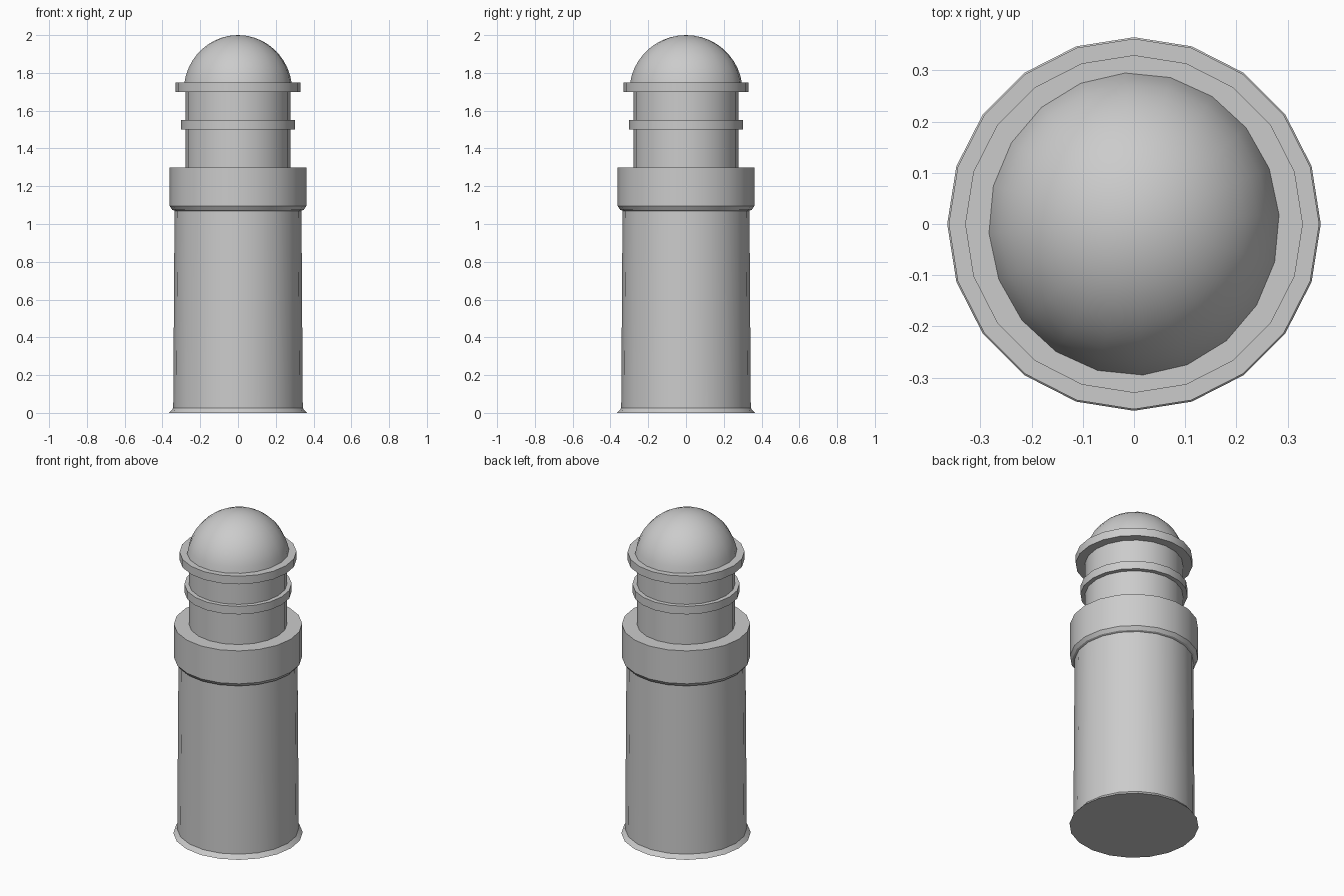
import bpy, bmesh, math

if "Cube" in bpy.data.objects:
    bpy.data.objects.remove(bpy.data.objects["Cube"])

SIDES = 20


def lathe(name, profile, scale_xy=(1, 1), turn=0.0):
    """Closed solid of revolution from (radius, z) points, bottom to top."""
    bm = bmesh.new()
    rings = []
    for r, z in profile:
        if r == 0:
            rings.append([bm.verts.new((0, 0, z))])
            continue
        ring = []
        for i in range(SIDES):
            a = turn + 2 * math.pi * i / SIDES
            ring.append(bm.verts.new((r * math.cos(a) * scale_xy[0],
                                      r * math.sin(a) * scale_xy[1], z)))
        rings.append(ring)
    for low, high in zip(rings, rings[1:]):
        for i in range(SIDES):
            j = (i + 1) % SIDES
            if len(high) == 1:
                bm.faces.new((low[i], low[j], high[0]))
            else:
                bm.faces.new((low[i], low[j], high[j], high[i]))
    bm.faces.new(rings[0][::-1])
    if len(rings[-1]) > 1:
        bm.faces.new(rings[-1])
    mesh = bpy.data.meshes.new(name)
    bm.to_mesh(mesh)
    bm.free()
    obj = bpy.data.objects.new(name, mesh)
    bpy.context.collection.objects.link(obj)
    bpy.ops.object.select_all(action='DESELECT')
    obj.select_set(True)
    bpy.context.view_layer.objects.active = obj
    bpy.ops.object.shade_smooth_by_angle(angle=math.radians(30))
    return obj


# Main post: flared foot, slightly tapered body, collar, neck with two rings
lathe("post", [
    (0.365, 0.0), (0.343, 0.025), (0.336, 1.07),
    (0.348, 1.075), (0.362, 1.095), (0.362, 1.30),
    (0.277, 1.30), (0.277, 1.50),
    (0.303, 1.50), (0.303, 1.55),
    (0.277, 1.55), (0.277, 1.70),
    (0.33, 1.70), (0.33, 1.75), (0.28, 1.75),
])

# Rounded cap, turned slightly out of step with the post
R, CENTRE, STEPS = 0.295, 1.705, 10
start = math.asin((1.745 - CENTRE) / R)
dome = []
for k in range(STEPS):
    a = start + (math.pi / 2 - start) * k / STEPS
    dome.append((R * math.cos(a), CENTRE + R * math.sin(a)))
dome.append((0, 2.0))
lathe("dome_cap", dome, scale_xy=(0.975, 1.015), turn=math.radians(3.5))
